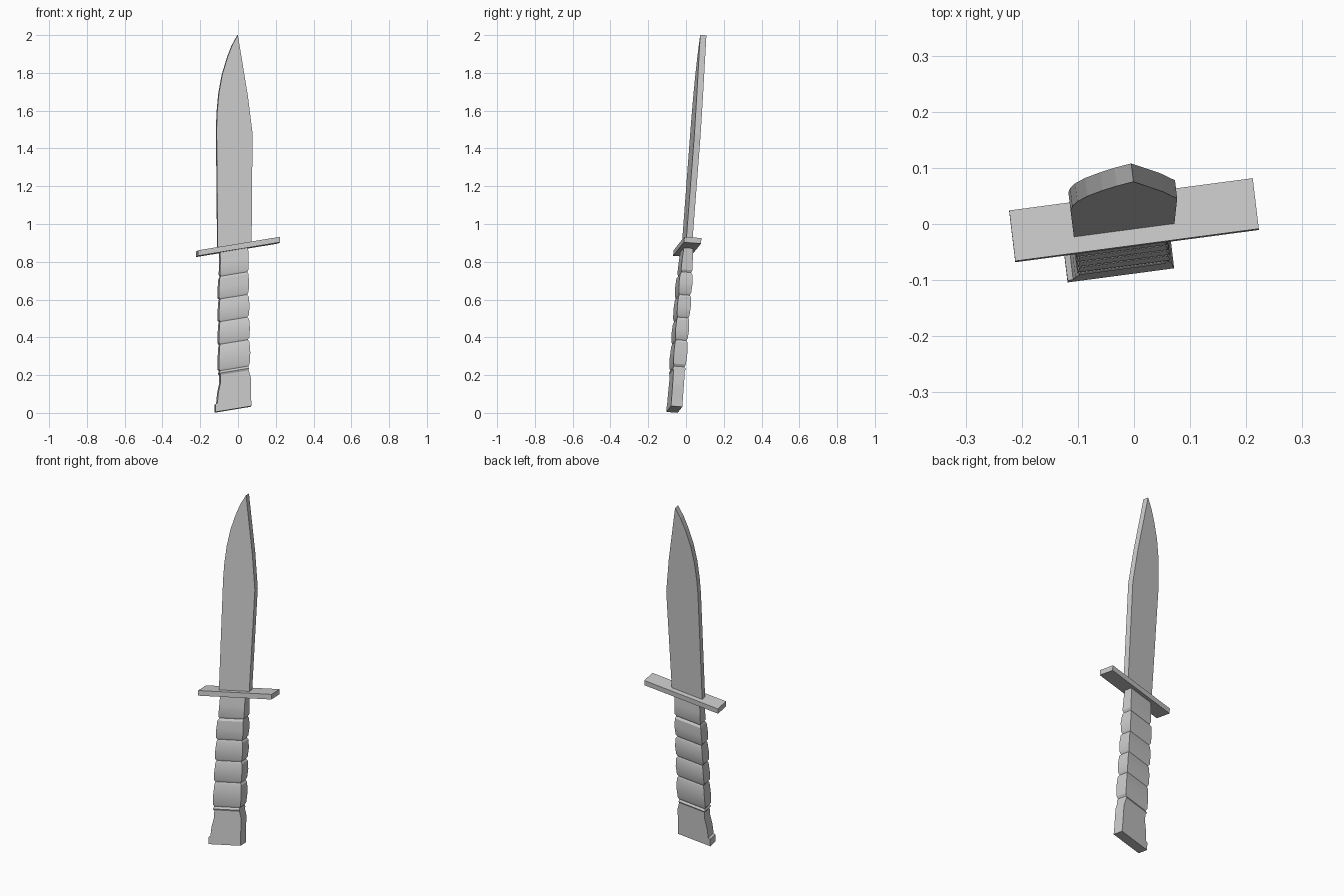
import bpy
import math
from mathutils import Vector

if "Cube" in bpy.data.objects:
    bpy.data.objects.remove(bpy.data.objects["Cube"])

SLOPE = 0.165                                   # rise of guard, grooves and butt across the width
NORMAL = Vector((-0.12, 1, -0.076)).normalized()


def place(x, z, depth):
    """Point on the tilted mid plane, pushed sideways along its normal."""
    return Vector((x, -0.06 + 0.12 * x + 0.076 * z, z)) + NORMAL * depth


def make(name, verts, faces, smooth=False):
    mesh = bpy.data.meshes.new(name)
    mesh.from_pydata(verts, [], faces)
    obj = bpy.data.objects.new(name, mesh)
    bpy.context.collection.objects.link(obj)
    if smooth:
        bpy.ops.object.select_all(action='DESELECT')
        obj.select_set(True)
        bpy.context.view_layer.objects.active = obj
        bpy.ops.object.shade_smooth_by_angle(angle=math.radians(25))
    return obj


def plate(name, outline, thick):
    """Flat plate from a counter-clockwise front outline of (x, z)."""
    n = len(outline)
    verts = [place(x, z, d) for d in (-thick / 2, thick / 2) for x, z in outline]
    faces = [list(range(n)), list(range(2 * n - 1, n - 1, -1))]
    faces += [[i, n + i, n + (i + 1) % n, (i + 1) % n] for i in range(n)]
    return make(name, verts, faces)


def loft(name, sections):
    """Rectangular sections (height, left, right, thickness), bottom to top."""
    verts, faces = [], []
    for h, l, r, t in sections:
        for x, d in ((l, -t / 2), (r, -t / 2), (r, t / 2), (l, t / 2)):
            verts.append(place(x, h + SLOPE * x, d))
    for k in range(0, 4 * (len(sections) - 1), 4):
        for i in range(4):
            j = (i + 1) % 4
            faces.append([k + i, k + j, k + 4 + j, k + 4 + i])
    m = len(verts)
    faces += [[3, 2, 1, 0], [m - 4, m - 3, m - 2, m - 1]]
    return make(name, verts, faces, True)


# Blade
plate("blade", [(-0.109, 0.865), (0.070, 0.89), (0.075, 1.48), (0.050, 1.68), (-0.003, 2.0),
                (-0.033, 1.945), (-0.058, 1.88), (-0.085, 1.79), (-0.103, 1.69),
                (-0.112, 1.59), (-0.115, 1.50)], 0.033)

# Cross guard
g = 0.217
plate("cross_guard", [(-g, 0.864 - SLOPE * g), (g, 0.864 + SLOPE * g),
                      (g, 0.893 + SLOPE * g), (-g, 0.893 - SLOPE * g)], 0.091)

# Handle: flared butt, then ringed grip
sections = [(0.023, -0.122, 0.068, 0.060), (0.064, -0.122, 0.066, 0.060),
            (0.070, -0.112, 0.066, 0.060), (0.120, -0.108, 0.065, 0.060),
            (0.175, -0.096, 0.064, 0.060), (0.215, -0.096, 0.053, 0.060),
            (0.225, -0.103, 0.053, 0.070)]
grooves = [0.237, 0.377, 0.497, 0.617, 0.737]
for k, (a, b) in enumerate(zip(grooves, grooves[1:])):
    right = 0.061 - 0.002 * k
    sections += [(a, -0.098, right - 0.010, 0.056),
                 (a + 0.012, -0.105, right - 0.003, 0.066),
                 ((a + b) / 2, -0.104, right, 0.072),
                 (b - 0.012, -0.101, right - 0.004, 0.066)]
sections += [(0.737, -0.094, 0.047, 0.050), (0.749, -0.099, 0.053, 0.060),
             (0.810, -0.097, 0.052, 0.056), (0.870, -0.097, 0.051, 0.046)]
loft("handle", sections)
